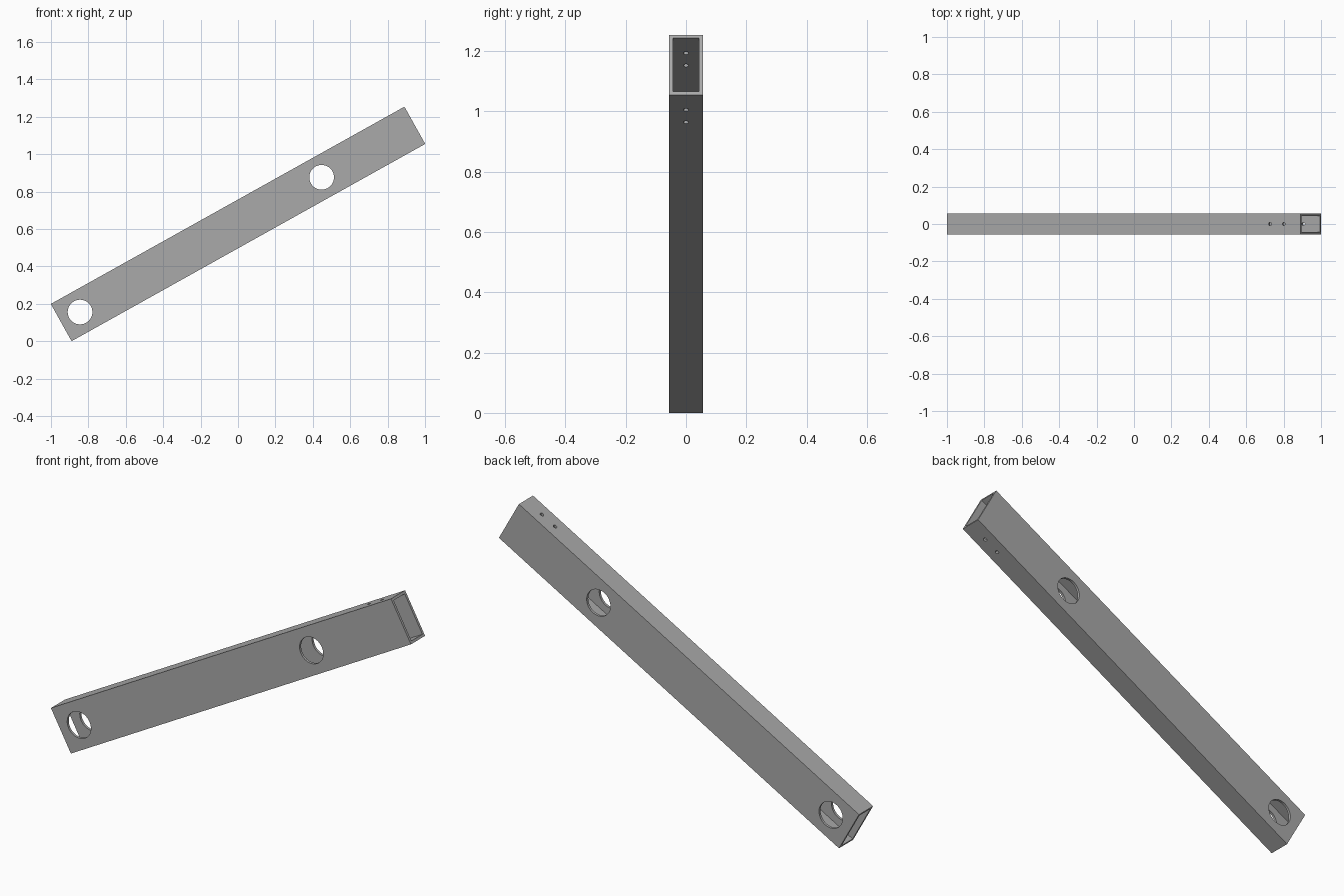
import bpy
import math
from mathutils import Matrix, Vector

cube = bpy.data.objects.get("Cube")
if cube:
    bpy.data.objects.remove(cube, do_unlink=True)

LENGTH, WIDTH, HEIGHT, WALL = 2.165, 0.112, 0.228, 0.0125
TILT = math.radians(29.15)

grey = bpy.data.materials.new("steel_grey")
grey.use_nodes = True
colour = (0.4, 0.4, 0.4, 1)
grey.diffuse_color = colour
grey.node_tree.nodes["Principled BSDF"].inputs["Base Color"].default_value = colour


def box(name, size):
    bpy.ops.mesh.primitive_cube_add(size=1)
    ob = bpy.context.object
    ob.name = name
    ob.data.transform(Matrix.Diagonal((*size, 1)))
    ob.data.materials.append(grey)
    return ob


def drill(name, x, radius, depth, axis_turn, sides):
    bpy.ops.mesh.primitive_cylinder_add(vertices=sides, radius=radius, depth=depth)
    ob = bpy.context.object
    ob.name = name
    ob.data.transform(Matrix.Translation((x, 0, 0)) @ Matrix.Rotation(axis_turn, 4, "X"))
    ob.data.materials.append(grey)
    return ob


# Rectangular tube, open at both ends
tube = box("hollow_beam", (LENGTH, WIDTH, HEIGHT))
cutters = [box("bore_cutter", (LENGTH + 0.2, WIDTH - 2 * WALL, HEIGHT - 2 * WALL))]

# Large cross holes through the side walls
for x in (-0.967, 0.512):
    cutters.append(drill("side_hole_cutter", x, 0.066, 0.4, math.pi / 2, 48))

# Small pin holes through the top and bottom walls near the upper end
for inset in (0.102, 0.186):
    cutters.append(drill("pin_hole_cutter", LENGTH / 2 - inset, 0.009, 0.5, 0, 20))

# Cut the holes one after another
bpy.context.view_layer.objects.active = tube
for cutter in cutters:
    cutter.hide_render = True
    cut = tube.modifiers.new("cut", "BOOLEAN")
    cut.operation = "DIFFERENCE"
    cut.solver = "EXACT"
    cut.object = cutter
    bpy.ops.object.modifier_apply(modifier=cut.name)
    bpy.data.objects.remove(cutter, do_unlink=True)

# Tilt the beam and rest its lower corner on the ground
tube.data.transform(Matrix.Rotation(-TILT, 4, "Y"))
lowest = min(v.co.z for v in tube.data.vertices)
tube.data.transform(Matrix.Translation(Vector((0, 0, -lowest))))

# Smooth hole walls, sharp beam edges
bpy.ops.object.select_all(action="DESELECT")
tube.select_set(True)
bpy.ops.object.shade_smooth_by_angle(angle=math.radians(30))
